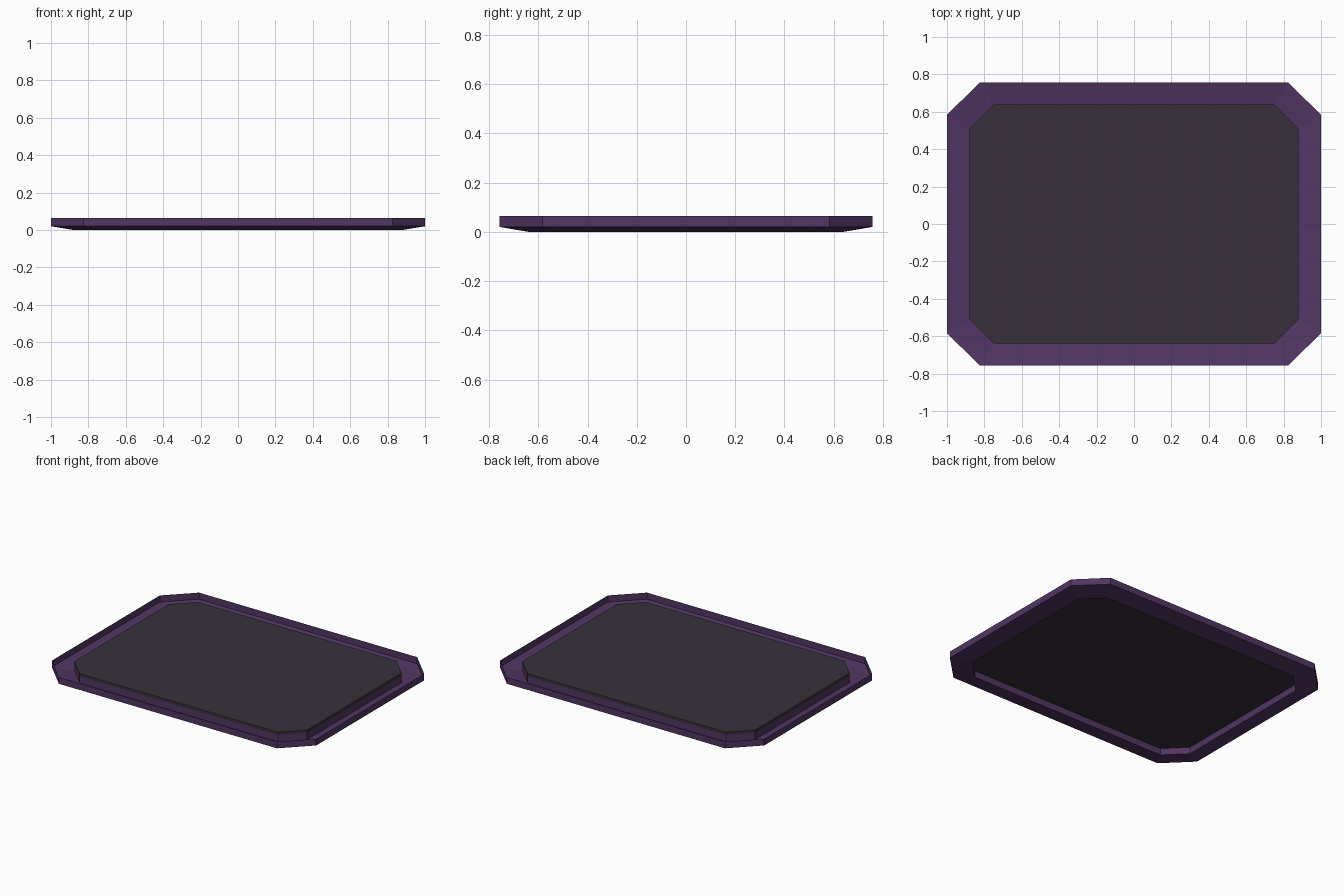
import bpy
import bmesh

cube = bpy.data.objects.get("Cube")
if cube:
    bpy.data.objects.remove(cube, do_unlink=True)


def make_material(name, colour):
    mat = bpy.data.materials.new(name)
    mat.use_nodes = True
    mat.diffuse_color = colour
    mat.node_tree.nodes["Principled BSDF"].inputs["Base Color"].default_value = colour
    return mat


purple = make_material("dark purple", (0.085, 0.036, 0.125, 1))
charcoal = make_material("charcoal", (0.040, 0.030, 0.046, 1))


def octagon(bm, half_x, half_y, cut_x, cut_y, z):
    """Rectangle ring with cut corners, counter-clockwise from above."""
    a, b = half_x - cut_x, half_y - cut_y
    points = [(half_x, b), (a, half_y), (-a, half_y), (-half_x, b),
              (-half_x, -b), (-a, -half_y), (a, -half_y), (half_x, -b)]
    return [bm.verts.new((x, y, z)) for x, y in points]


def build(name, sections, mat, capped=False):
    """Skin a stack of octagon sections into one flat-shaded object."""
    bm = bmesh.new()
    rings = [octagon(bm, *section) for section in sections]
    for low, high in zip(rings, rings[1:]):
        for i in range(8):
            j = (i + 1) % 8
            bm.faces.new((low[i], low[j], high[j], high[i]))
    if capped:
        bm.faces.new(rings[0][::-1])
        bm.faces.new(rings[-1])
    mesh = bpy.data.meshes.new(name)
    bm.to_mesh(mesh)
    bm.free()
    mesh.materials.append(mat)
    obj = bpy.data.objects.new(name, mesh)
    bpy.context.collection.objects.link(obj)
    return obj


outer = (1.0, 0.757, 0.175, 0.174)
inner = (0.88, 0.64, 0.13, 0.13)

# Thin tray frame: inner wall, sloping floor, upright outer rim
build("tray_frame", [(*inner, 0.045), (*inner, 0.0),
                     (*outer, 0.02), (*outer, 0.065)], purple)

# Raised centre panel resting on the inner wall
build("centre_panel", [(*inner, 0.045), (*inner, 0.065)], charcoal, capped=True)
